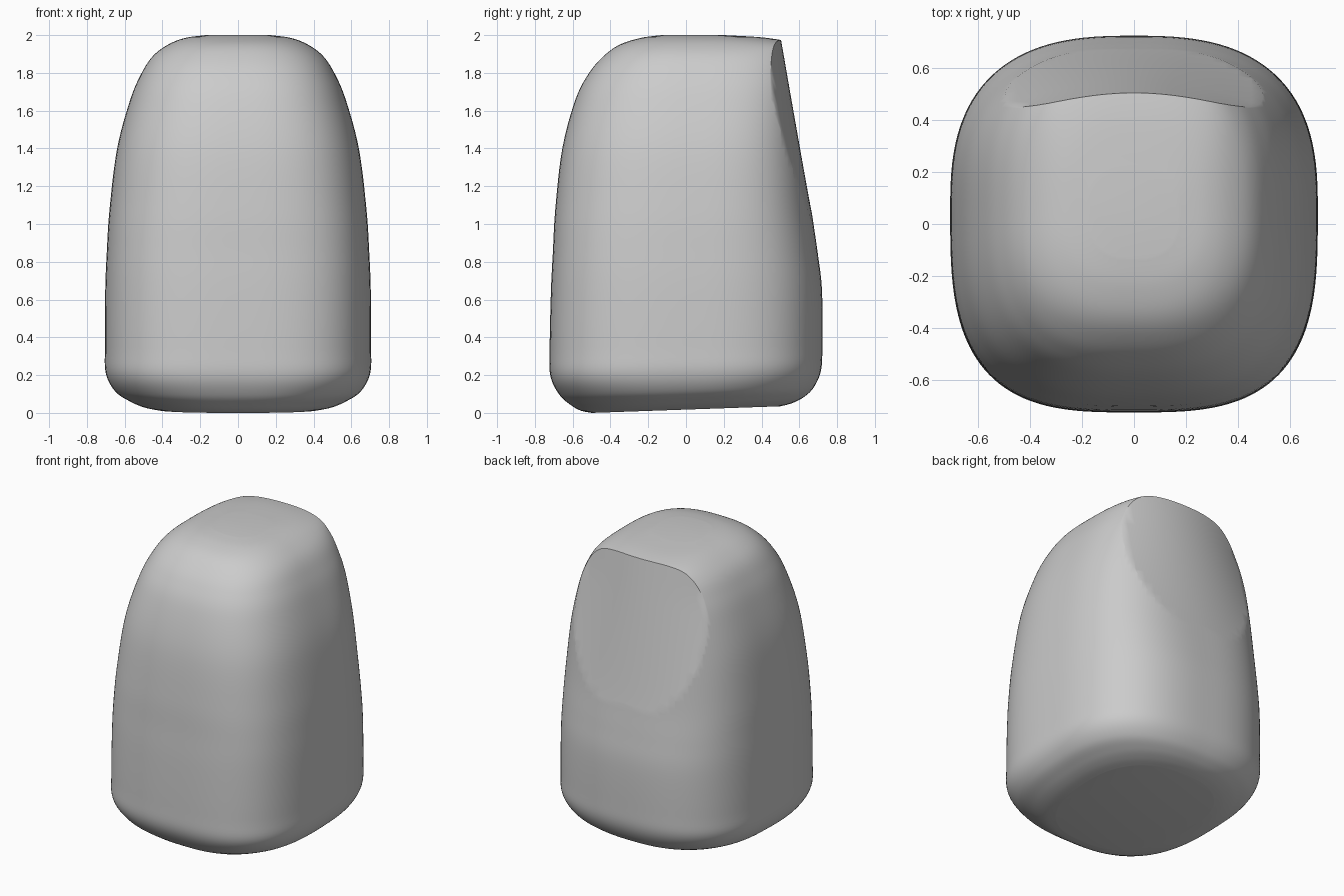
import bpy, bmesh, math

if "Cube" in bpy.data.objects:
    bpy.data.objects.remove(bpy.data.objects["Cube"], do_unlink=True)

grey = bpy.data.materials.new("soft grey")
grey.use_nodes = True
GREY = (0.6, 0.6, 0.6, 1)
grey.diffuse_color = GREY
grey.node_tree.nodes["Principled BSDF"].inputs["Base Color"].default_value = GREY

# Stations: height, half width, front y, back y, front squareness, back squareness
STATIONS = [
    (0.0, 0.43, -0.50, 0.50, 2.5, 2.4), (0.015, 0.50, -0.56, 0.56, 2.6, 2.4),
    (0.045, 0.57, -0.61, 0.62, 2.7, 2.5), (0.1, 0.65, -0.67, 0.675, 2.9, 2.6),
    (0.2, 0.70, -0.718, 0.715, 3.1, 2.7), (0.35, 0.705, -0.722, 0.722, 3.1, 2.7),
    (0.65, 0.703, -0.715, 0.72, 3.1, 2.7), (0.85, 0.695, -0.705, 0.697, 3.1, 2.75),
    (1.08, 0.68, -0.692, 0.665, 3.0, 2.8), (1.4, 0.64, -0.655, 0.635, 2.9, 2.9),
    (1.66, 0.57, -0.585, 0.625, 2.8, 3.0), (1.80, 0.51, -0.513, 0.62, 2.75, 3.0),
    (1.89, 0.45, -0.435, 0.61, 2.7, 3.0), (1.95, 0.37, -0.35, 0.59, 2.7, 3.0),
    (1.985, 0.28, -0.24, 0.43, 2.7, 3.0), (2.0, 0.17, -0.13, 0.2, 2.6, 2.8),
]
SIDES, STEPS, MIDDLE = 128, 6, 0.05


def catmull(a, b, c, d, t):
    return 0.5 * (2 * b + (c - a) * t + (2 * a - 5 * b + 4 * c - d) * t * t
                  + (3 * b - a - 3 * c + d) * t ** 3)


def smooth_path(points, steps):
    last = len(points) - 1
    rows = []
    for i in range(last):
        quad = [points[max(0, min(last, i + k))] for k in (-1, 0, 1, 2)]
        for s in range(steps):
            rows.append([catmull(*v, s / steps) for v in zip(*quad)])
    return rows + [list(points[-1])]


def spow(v, e):
    return math.copysign(abs(v) ** e, v)


def make_object(name, bm):
    bmesh.ops.recalc_face_normals(bm, faces=bm.faces)
    mesh = bpy.data.meshes.new(name)
    bm.to_mesh(mesh)
    bm.free()
    mesh.materials.append(grey)
    obj = bpy.data.objects.new(name, mesh)
    bpy.context.collection.objects.link(obj)
    return obj


def bridge(bm, rings):
    for low, high in zip(rings, rings[1:]):
        for i in range(len(low)):
            j = (i + 1) % len(low)
            bm.faces.new((low[i], low[j], high[j], high[i]))
    bm.faces.new(rings[0][::-1])
    bm.faces.new(rings[-1])


# Rounded body, lofted upward with a slightly tilted base
bm = bmesh.new()
rings = []
for z, w, front, back, n_front, n_back in smooth_path(STATIONS, STEPS):
    ring = []
    for i in range(SIDES):
        a = math.tau * (i + 0.5) / SIDES
        c, s = math.cos(a), math.sin(a)
        n, depth = (n_back, back - MIDDLE) if s > 0 else (n_front, MIDDLE - front)
        x = w * spow(c, 2 / n)
        y = MIDDLE + depth * spow(s, 2 / n)
        tilt = 0.035 * (y + 0.5) * max(0, 1 - z / 0.5)
        ring.append(bm.verts.new((x, y, z + tilt)))
    rings.append(ring)
bridge(bm, rings)
body = make_object("body", bm)

# Cutter for the leaning, gently bowed back face
BACK = [(0.3, 0.80), (0.65, 0.745), (0.85, 0.708), (1.1, 0.658),
        (1.5, 0.586), (1.97, 0.504), (2.2, 0.463)]
bm = bmesh.new()
rings = []
for z, y in smooth_path(BACK, 5):
    bow = 0.2 + 0.23 * max(0, min(1, (z - 1.0) / 0.8))
    ring = [bm.verts.new((x, y - bow * x * x, z))
            for x in (k / 20 for k in range(-18, 19))]
    ring += [bm.verts.new((x, 1.2, z)) for x in (0.9, -0.9)]
    rings.append(ring)
bridge(bm, rings)
cutter = make_object("back_cutter", bm)
cutter.hide_render = True

cut = body.modifiers.new("back_cut", 'BOOLEAN')
cut.operation = 'DIFFERENCE'
cut.solver = 'EXACT'
cut.object = cutter
bpy.context.view_layer.objects.active = body
body.select_set(True)
bpy.ops.object.modifier_apply(modifier=cut.name)
bpy.data.objects.remove(cutter, do_unlink=True)
bpy.ops.object.shade_smooth_by_angle(angle=math.radians(40))
